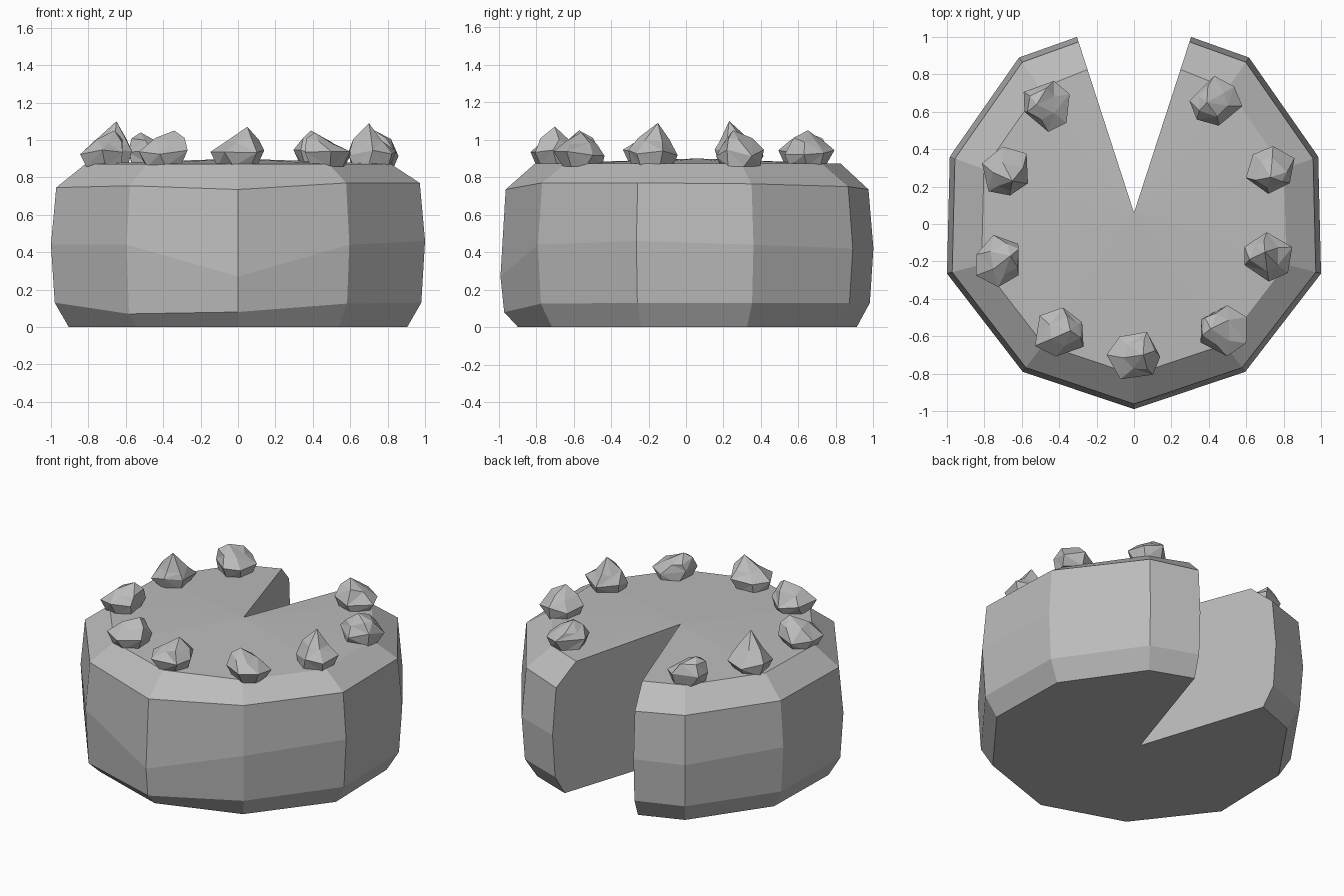
import bpy, bmesh, math, random
from mathutils import Vector

cube = bpy.data.objects.get("Cube")
if cube:
    bpy.data.objects.remove(cube, do_unlink=True)

random.seed(4)

grey = bpy.data.materials.new("plain_grey")
grey.use_nodes = True
colour = (0.5, 0.5, 0.5, 1)
grey.diffuse_color = colour
grey.node_tree.nodes["Principled BSDF"].inputs["Base Color"].default_value = colour


def finish(bm, name):
    bmesh.ops.recalc_face_normals(bm, faces=bm.faces)
    mesh = bpy.data.meshes.new(name)
    bm.to_mesh(mesh)
    bm.free()
    mesh.materials.append(grey)
    obj = bpy.data.objects.new(name, mesh)
    bpy.context.collection.objects.link(obj)
    return obj


def bridge(bm, lower, upper, closed):
    count = len(lower)
    for i in range(count if closed else count - 1):
        j = (i + 1) % count
        bm.faces.new((lower[i], lower[j], upper[j], upper[i]))


# Cake body: a chunky bevelled disc with one slice missing at the back
half = [(.305, 1), (.615, .89), (.985, .36), (1, -.265), (.595, -.79)]
outline = half + [(0, -.99)] + [(-x, y) for x, y in reversed(half)]
apex = Vector((0, .06))


def body():
    bm = bmesh.new()
    count = len(outline)
    low = [.13, .13, .13, .13, .125, .08, .07, .13, .13, .13, .13]
    mid = [.42, .42, .44, .46, .44, .27, .44, .44, .44, .42, .42]
    high = [.735, .75, .765, .77, .77, .735, .755, .745, .745, .745, .735]
    layers = [(.905, [0] * count), (.98, low), (1, mid),
              (.972, high), (.815, [.872] * count)]
    rings = []
    for scale, heights in layers:
        ring = []
        for i, (point, z) in enumerate(zip(outline, heights)):
            centre = apex if i in (0, count - 1) else Vector((0, 0))
            p = centre + (Vector(point) - centre) * scale
            ring.append(bm.verts.new((p.x, p.y, z)))
        rings.append(ring)
    for a, b in zip(rings, rings[1:]):
        bridge(bm, a, b, False)
    foot = bm.verts.new((*apex, 0))
    tip = bm.verts.new((*apex, .9))
    bm.faces.new(rings[0] + [foot])
    for a, b in zip(rings[-1], rings[-1][1:]):
        bm.faces.new((a, b, tip))
    # Flat walls of the missing slice
    for end in (0, -1):
        bm.faces.new([foot] + [ring[end] for ring in rings] + [tip])
    finish(bm, "cake_body")


# Dollops: lumpy, faceted mounds with an off-centre peak
def dollop(x, y, tip_x, tip_y, tip_z):
    bm = bmesh.new()
    sides = 6
    turn = random.uniform(0, math.tau)
    rings = []
    for radius, z, lean in ((.105, .858, 0), (.14, .93, 0), (.085, .995, .5)):
        ring = []
        for i in range(sides):
            a = turn + math.tau * (i + random.uniform(-.2, .2)) / sides
            r = radius * random.uniform(.88, 1.08)
            lift = random.uniform(-.018, .018) if z > .9 else 0
            ring.append(bm.verts.new((x + tip_x * lean + r * math.cos(a),
                                      y + tip_y * lean + r * math.sin(a),
                                      z + lift)))
        rings.append(ring)
    for a, b in zip(rings, rings[1:]):
        bridge(bm, a, b, True)
    bm.faces.new(rings[0])
    peak = bm.verts.new((x + tip_x, y + tip_y, tip_z))
    for i in range(sides):
        bm.faces.new((rings[-1][i], rings[-1][(i + 1) % sides], peak))
    bmesh.ops.triangulate(bm, faces=[f for f in bm.faces if len(f.verts) == 4])
    finish(bm, "cream_dollop")


body()
for spot in [(-.46, .64, -.06, 0, 1.04), (.44, .65, -.05, 0, 1.05),
             (-.69, .28, .04, -.05, 1.1), (.73, .29, 0, -.04, 1.05),
             (-.72, -.2, .06, .03, 1.05), (.71, -.18, -.01, .03, 1.09),
             (-.4, -.58, .06, .01, 1.05), (.48, -.56, -.07, 0, 1.04),
             (0, -.7, .05, 0, 1.07)]:
    dollop(*spot)
